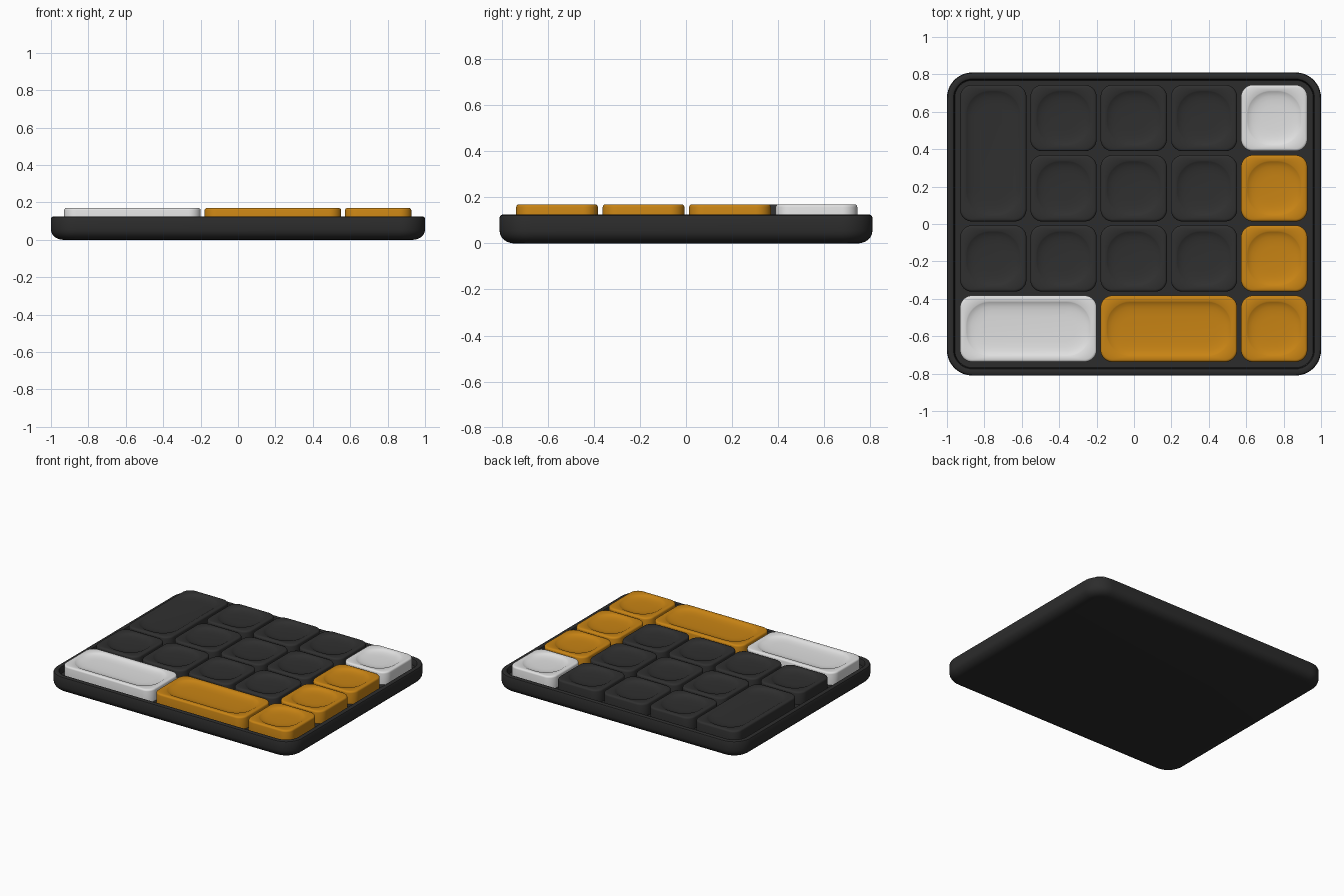
import bpy, bmesh, math

if "Cube" in bpy.data.objects:
    bpy.data.objects.remove(bpy.data.objects["Cube"])


def material(name, rgb):
    m = bpy.data.materials.new(name)
    m.diffuse_color = (*rgb, 1)
    m.use_nodes = True
    m.node_tree.nodes["Principled BSDF"].inputs["Base Color"].default_value = m.diffuse_color
    return m


CASE = material("case black", (0.025, 0.025, 0.025))
DARK = material("key charcoal", (0.029, 0.029, 0.029))
ORANGE = material("key orange", (0.58, 0.23, 0.007))
WHITE = material("key white", (0.75, 0.75, 0.75))
SEG = 10  # segments per rounded corner


def rounded_stack(name, x0, x1, y0, y1, rings, mat):
    """Closed solid from stacked rounded rectangles: (inset, z, corner radius)."""
    bm = bmesh.new()
    loops = []
    for inset, z, r in rings:
        hx, hy = (x1 - x0) / 2 - inset, (y1 - y0) / 2 - inset
        r = min(r, hx - 0.001, hy - 0.001)
        loop = []
        for q, (sx, sy) in enumerate(((1, 1), (-1, 1), (-1, -1), (1, -1))):
            for i in range(SEG + 1):
                a = math.pi / 2 * (q + i / SEG)
                loop.append(bm.verts.new((sx * (hx - r) + r * math.cos(a),
                                          sy * (hy - r) + r * math.sin(a), z)))
        loops.append(loop)
    n = len(loops[0])
    for a, b in zip(loops, loops[1:]):
        for i in range(n):
            j = (i + 1) % n
            bm.faces.new((a[i], a[j], b[j], b[i]))
    bm.faces.new(loops[0][::-1])
    bm.faces.new(loops[-1])
    me = bpy.data.meshes.new(name)
    bm.to_mesh(me)
    bm.free()
    ob = bpy.data.objects.new(name, me)
    ob.location = ((x0 + x1) / 2, (y0 + y1) / 2, 0)
    me.materials.append(mat)
    bpy.context.collection.objects.link(ob)
    bpy.ops.object.select_all(action='DESELECT')
    ob.select_set(True)
    bpy.context.view_layer.objects.active = ob
    bpy.ops.object.shade_smooth_by_angle(angle=math.radians(35))
    return ob


# Case: rounded underside, thin raised rim, recessed floor under the keys
case = []
for i in range(7):
    a = math.pi / 2 * i / 6
    d = 0.065 * (1 - math.sin(a))
    case.append((d, 0.055 * (1 - math.cos(a)), 0.135 - d))
case += [(0, 0.113, 0.135), (0.004, 0.121, 0.131), (0.012, 0.125, 0.123),
         (0.028, 0.125, 0.107), (0.035, 0.122, 0.10), (0.039, 0.115, 0.096),
         (0.042, 0.08, 0.093)]
rounded_stack("case", -1, 1, -0.81, 0.81, case, CASE)

# Keycap profile: straight sides, softened top edge, shallow dish
KEY = [(0, 0.075, 0.065), (0, 0.158, 0.065), (0.002, 0.164, 0.063),
       (0.006, 0.168, 0.06), (0.012, 0.17, 0.058), (0.031, 0.17, 0.125),
       (0.036, 0.167, 0.122), (0.046, 0.162, 0.115), (0.06, 0.158, 0.105),
       (0.08, 0.155, 0.09), (0.11, 0.153, 0.062)]
PITCH, SIZE = 0.3755, 0.355
X0, Y0 = -0.93, 0.744  # top left corner of the key grid


def key(name, col, row, mat, w=1, h=1):
    x, y = X0 + col * PITCH, Y0 - row * PITCH
    rounded_stack(name, x, x + SIZE + (w - 1) * PITCH,
                  y - SIZE - (h - 1) * PITCH, y, KEY, mat)


# Dark key block
key("tall_key", 0, 0, DARK, h=2)
for row in range(3):
    for col in range(4):
        if col or row == 2:
            key(f"dark_key_{row}_{col}", col, row, DARK)
# Right column
key("white_key", 4, 0, WHITE)
for row in (1, 2, 3):
    key(f"orange_key_{row}", 4, row, ORANGE)
# Wide bottom keys
key("wide_white_key", 0, 3, WHITE, w=2)
key("wide_orange_key", 2, 3, ORANGE, w=2)
